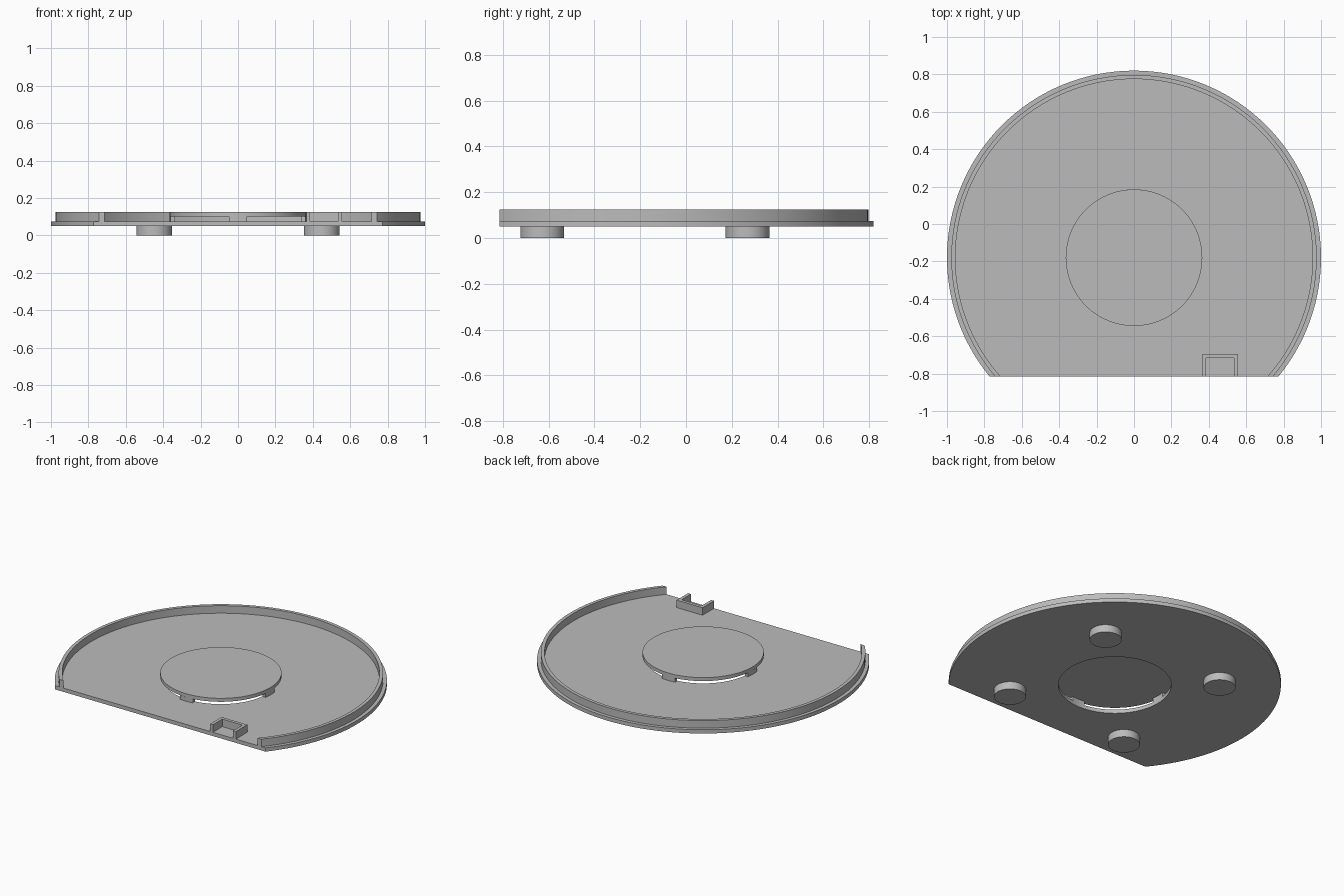
import bpy, bmesh, math
from mathutils import Vector

if "Cube" in bpy.data.objects:
    bpy.data.objects.remove(bpy.data.objects["Cube"])

CY = -0.18          # centre of the round plate
FRONT = -0.815      # flat front edge
BASE, DECK, TOP = 0.05, 0.075, 0.125

grey = bpy.data.materials.new("light_grey")
grey.use_nodes = True
grey.diffuse_color = (0.5, 0.5, 0.5, 1)
grey.node_tree.nodes["Principled BSDF"].inputs["Base Color"].default_value = (0.5, 0.5, 0.5, 1)


def finish(name, bm):
    bmesh.ops.recalc_face_normals(bm, faces=bm.faces)
    mesh = bpy.data.meshes.new(name)
    bm.to_mesh(mesh)
    bm.free()
    mesh.materials.append(grey)
    obj = bpy.data.objects.new(name, mesh)
    bpy.context.collection.objects.link(obj)
    bpy.ops.object.select_all(action='DESELECT')
    obj.select_set(True)
    bpy.context.view_layer.objects.active = obj
    bpy.ops.object.shade_smooth_by_angle(angle=math.radians(30))
    return obj


def ring(name, r0, r1, z0, z1, start=0, sweep=360, steps=128, cut=False):
    """Sweep a rectangular section around the plate centre."""
    bm = bmesh.new()
    full = sweep == 360
    loops = []
    for i in range(steps if full else steps + 1):
        a = math.radians(start + sweep * i / steps)
        c, s = math.cos(a), math.sin(a)
        loops.append([bm.verts.new((r * c, CY + r * s, z))
                      for r, z in ((r0, z0), (r1, z0), (r1, z1), (r0, z1))])
    pairs = list(zip(loops, loops[1:]))
    if full:
        pairs.append((loops[-1], loops[0]))
    else:
        bm.faces.new(loops[0])
        bm.faces.new(loops[-1])
    for a, b in pairs:
        for j in range(4):
            k = (j + 1) % 4
            bm.faces.new((a[j], a[k], b[k], b[j]))
    if cut:
        geom = bm.verts[:] + bm.edges[:] + bm.faces[:]
        bmesh.ops.bisect_plane(bm, geom=geom, plane_co=(0, FRONT, 0),
                               plane_no=(0, -1, 0), clear_outer=True)
        bmesh.ops.holes_fill(bm, edges=[e for e in bm.edges if e.is_boundary], sides=0)
    return finish(name, bm)


def disc(name, x, y, r, z0, z1, segments):
    bm = bmesh.new()
    bmesh.ops.create_cone(bm, cap_ends=True, segments=segments, radius1=r, radius2=r, depth=z1 - z0)
    bmesh.ops.translate(bm, verts=bm.verts, vec=Vector((x, y, (z0 + z1) / 2)))
    return finish(name, bm)


def prism(name, outline, z0, z1):
    bm = bmesh.new()
    face = bm.faces.new([bm.verts.new((x, y, z0)) for x, y in outline])
    up = bmesh.ops.extrude_face_region(bm, geom=[face], use_keep_orig=True)["geom"]
    bmesh.ops.translate(bm, verts=[v for v in up if isinstance(v, bmesh.types.BMVert)],
                        vec=(0, 0, z1 - z0))
    return finish(name, bm)


# Base plate with central opening, and the raised lip around its edge
ring("base_plate", 0.34, 1.0, BASE, DECK, cut=True)
ring("outer_lip", 0.955, 0.977, DECK, TOP, cut=True)

# Vent cap held above the opening by four short tabs
disc("vent_cap", 0, CY, 0.365, 0.102, TOP, 96)
for i, side in enumerate(("left", "back", "right", "front")):
    ring(side + "_cap_tab", 0.34, 0.365, DECK, 0.102, start=90 * i - 7.5, sweep=15, steps=6)

# Three-sided bracket, open to the front
x0, x1, back, t = 0.365, 0.555, -0.695, 0.021
prism("front_bracket", [(x0, FRONT), (x0, back), (x1, back), (x1, FRONT),
                        (x1 - t, FRONT), (x1 - t, back - t), (x0 + t, back - t), (x0 + t, FRONT)],
      DECK, TOP)

# Four round feet
for sx, lr in ((1, "left"), (-1, "right")):
    for sy, fb in ((-1, "front"), (1, "back")):
        disc(f"{fb}_{lr}_foot", sx * 0.448, CY + sy * 0.448, 0.096, 0, BASE, 48)
